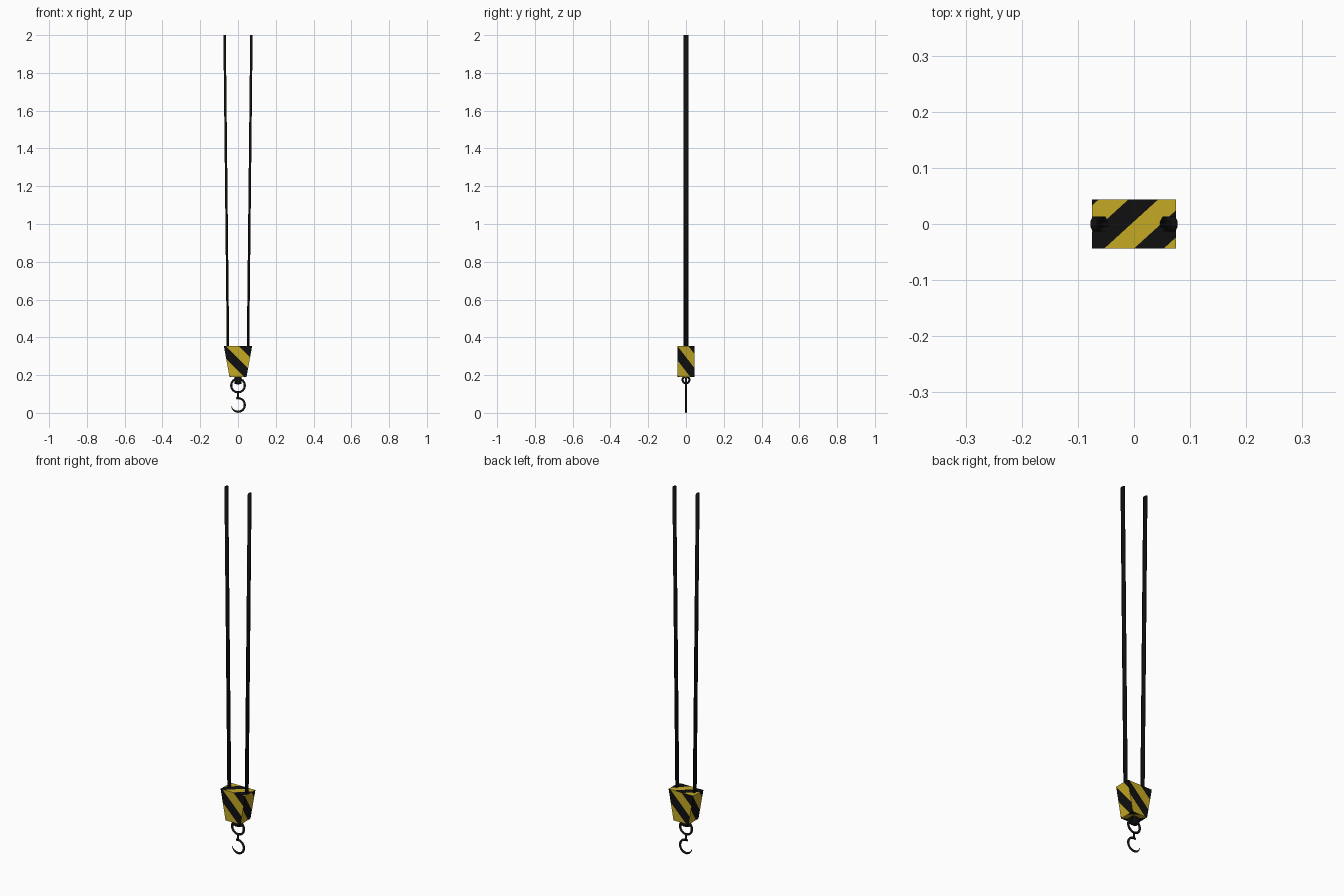
import bpy, bmesh, math
from mathutils import Vector

if "Cube" in bpy.data.objects:
    bpy.data.objects.remove(bpy.data.objects["Cube"])


def material(name, rgb):
    m = bpy.data.materials.new(name)
    m.diffuse_color = (*rgb, 1)
    m.use_nodes = True
    m.node_tree.nodes["Principled BSDF"].inputs["Base Color"].default_value = m.diffuse_color
    return m


YELLOW = material("warning yellow", (0.56, 0.40, 0.018))
BLACK = material("black", (0.005, 0.005, 0.005))
STEEL = material("dark steel", (0.006, 0.008, 0.010))


def finish(bm, name, mats, smooth=False):
    me = bpy.data.meshes.new(name)
    bmesh.ops.recalc_face_normals(bm, faces=bm.faces)
    bm.to_mesh(me)
    bm.free()
    ob = bpy.data.objects.new(name, me)
    bpy.context.collection.objects.link(ob)
    for m in mats:
        me.materials.append(m)
    for p in me.polygons:
        p.use_smooth = smooth
    return ob


def sweep(name, path, mat, half_width, sides=8, closed=False):
    """Sweep an oval along (u, z, radius) points in the XZ plane; half_width is along y."""
    bm = bmesh.new()
    n = len(path)
    rings = []
    for i, (x, z, r) in enumerate(path):
        a = path[(i - 1) % n] if closed or i else path[0]
        b = path[(i + 1) % n] if closed or i < n - 1 else path[-1]
        t = Vector((b[0] - a[0], 0, b[1] - a[1])).normalized()
        side = Vector((t.z, 0, -t.x))
        w = half_width * r / path[0][2]
        ring = []
        for k in range(sides):
            q = 2 * math.pi * (k + 0.5) / sides
            ring.append(bm.verts.new(Vector((x, 0, z)) + side * r * math.cos(q)
                                     + Vector((0, w * math.sin(q), 0))))
        rings.append(ring)
    for i in range(n if closed else n - 1):
        p, q = rings[i], rings[(i + 1) % n]
        for k in range(sides):
            j = (k + 1) % sides
            bm.faces.new((p[k], p[j], q[j], q[k]))
    if not closed:
        bm.faces.new(rings[0])
        bm.faces.new(rings[-1])
    return finish(bm, name, [mat], True)


def arc(cx, cz, rad, a0, a1, steps, r):
    return [(cx + rad * math.cos(math.radians(a0 + (a1 - a0) * i / steps)),
             cz + rad * math.sin(math.radians(a0 + (a1 - a0) * i / steps)), r)
            for i in range(steps + 1)]


# Tapered pulley block
Z0, Z1 = 0.19, 0.355
bm = bmesh.new()
bmesh.ops.create_cube(bm, size=1)
for v in bm.verts:
    top = v.co.z > 0
    v.co = ((1 if v.co.x > 0 else -1) * (0.075 if top else 0.045),
            (1 if v.co.y > 0 else -1) * 0.044, Z1 if top else Z0)
bm.normal_update()

# Diagonal stripes cut into each side: facing, stripe gradient, offset, stripe size
stripes = [((0, -1, 0), (1, 0, 1), 0.29, 0.068), ((0, 1, 0), (-1, 0, 1), 0.29, 0.068),
           ((1, 0, 0), (0, 1.3, 1), 0.295, 0.075), ((-1, 0, 0), (0, -1.3, 1), 0.295, 0.075),
           ((0, 0, 1), (1, -1.1, 0), -0.005, 0.053), ((0, 0, -1), (1, 1.1, 0), -0.005, 0.053)]
for facing, g, off, size in stripes:
    g, facing = Vector(g), Vector(facing)
    pick = lambda: [f for f in bm.faces if f.normal.dot(facing) > 0.9]
    for k in range(-4, 5):
        faces = pick()
        geom = set(faces)
        for f in faces:
            geom.update(f.edges)
            geom.update(f.verts)
        bmesh.ops.bisect_plane(bm, geom=list(geom), dist=1e-6, plane_no=g.normalized(),
                               plane_co=g * (off + k * size) / g.length_squared)
        bm.normal_update()
    for f in pick():
        f.material_index = math.floor((f.calc_center_median().dot(g) - off) / size) % 2
finish(bm, "pulley_block", [YELLOW, BLACK])

# Two cables, leaning outwards towards the top
for s, side in ((-1, "left"), (1, "right")):
    sweep(side + "_cable", [(s * 0.053, 0.34, 0.007), (s * 0.071, 2.0, 0.007)], BLACK, 0.014)

# Wide shackle under the block, turned to face sideways
shackle = sweep("shackle", arc(0, 0.175, 0.018, 0, 345, 23, 0.006), BLACK, 0.021, closed=True)
shackle.rotation_euler.z = math.pi / 2

# Ring, shank and open hook
sweep("hook_ring", arc(0, 0.145, 0.036, 0, 348.75, 31, 0.006), STEEL, 0.006, closed=True)
sweep("hook_shank", [(0, 0.112, 0.006), (0, 0.075, 0.006)], STEEL, 0.005)
hook = arc(0, 0.042, 0.036, 105, -168, 28, 0.006)
hook = [(x, z, r * min(1, 0.25 + (28 - i) / 9)) for i, (x, z, r) in enumerate(hook)]
sweep("hook", hook, STEEL, 0.005)
